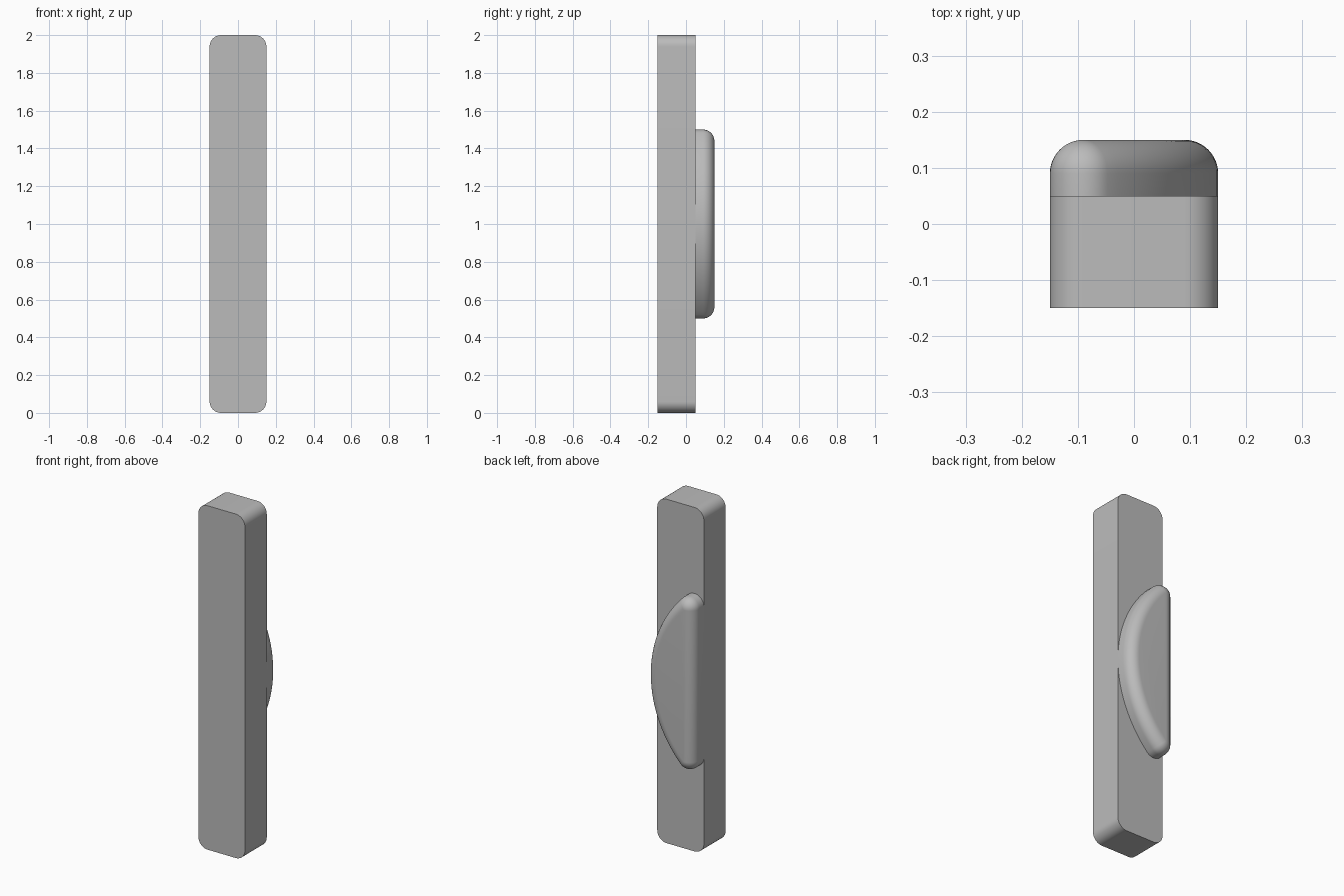
import bpy, bmesh
from math import sin, cos, pi, atan2, radians

cube = bpy.data.objects.get("Cube")
if cube:
    bpy.data.objects.remove(cube, do_unlink=True)

# Material
grey = bpy.data.materials.new("plain grey")
grey.use_nodes = True
colour = (0.5, 0.5, 0.5, 1)
grey.diffuse_color = colour
grey.node_tree.nodes["Principled BSDF"].inputs["Base Color"].default_value = colour


def arc(cx, cz, r, start, end, steps):
    """Points (x, z) along a circular arc."""
    angles = [start + (end - start) * i / steps for i in range(steps + 1)]
    return [(cx + r * cos(a), cz + r * sin(a)) for a in angles]


def loft(name, rings):
    """Skin a list of (y, outline) rings and cap both ends."""
    bm = bmesh.new()
    loops = [[bm.verts.new((x, y, z)) for x, z in outline] for y, outline in rings]
    for low, high in zip(loops, loops[1:]):
        for i in range(len(low)):
            j = (i + 1) % len(low)
            bm.faces.new((low[i], low[j], high[j], high[i]))
    bm.faces.new(loops[0])
    bm.faces.new(loops[-1])
    bmesh.ops.remove_doubles(bm, verts=bm.verts, dist=1e-5)
    bmesh.ops.recalc_face_normals(bm, faces=bm.faces)
    mesh = bpy.data.meshes.new(name)
    bm.to_mesh(mesh)
    bm.free()
    mesh.materials.append(grey)
    obj = bpy.data.objects.new(name, mesh)
    bpy.context.collection.objects.link(obj)
    bpy.ops.object.select_all(action='DESELECT')
    obj.select_set(True)
    bpy.context.view_layer.objects.active = obj
    bpy.ops.object.shade_smooth_by_angle(angle=radians(30))
    return obj


# Upright bar with rounded corners
corner = 0.06
half_x, half_z = 0.15 - corner, 1 - corner
bar = []
for k, (sx, sz) in enumerate([(1, 1), (-1, 1), (-1, -1), (1, -1)]):
    bar += arc(sx * half_x, 1 + sz * half_z, corner, k * pi / 2, (k + 1) * pi / 2, 12)
loft("bar", [(-0.15, bar), (0.05, bar)])

# D-shaped grip: straight on one side, bowed on the other, round tips
tip = 0.06
tip_x, tip_z = -0.15 + tip, 0.5 - tip
bow = 0.688
bow_x = 0.15 - bow
turn = atan2(tip_z, tip_x - bow_x)


def grip_outline(inset):
    r = tip - inset
    return (arc(bow_x, 1, bow - inset, -turn, turn, 40)[1:-1]
            + arc(tip_x, 1 + tip_z, r, turn, pi, 14)
            + arc(tip_x, 1 - tip_z, r, pi, 2 * pi - turn, 14))


# Rounded outer edge, stepped as a quarter circle
rings = [(0.05, grip_outline(0))]
steps = 12
for i in range(steps + 1):
    a = pi / 2 * i / steps
    rings.append((0.15 - tip + tip * sin(a), grip_outline(tip * (1 - cos(a)))))
loft("grip", rings)
